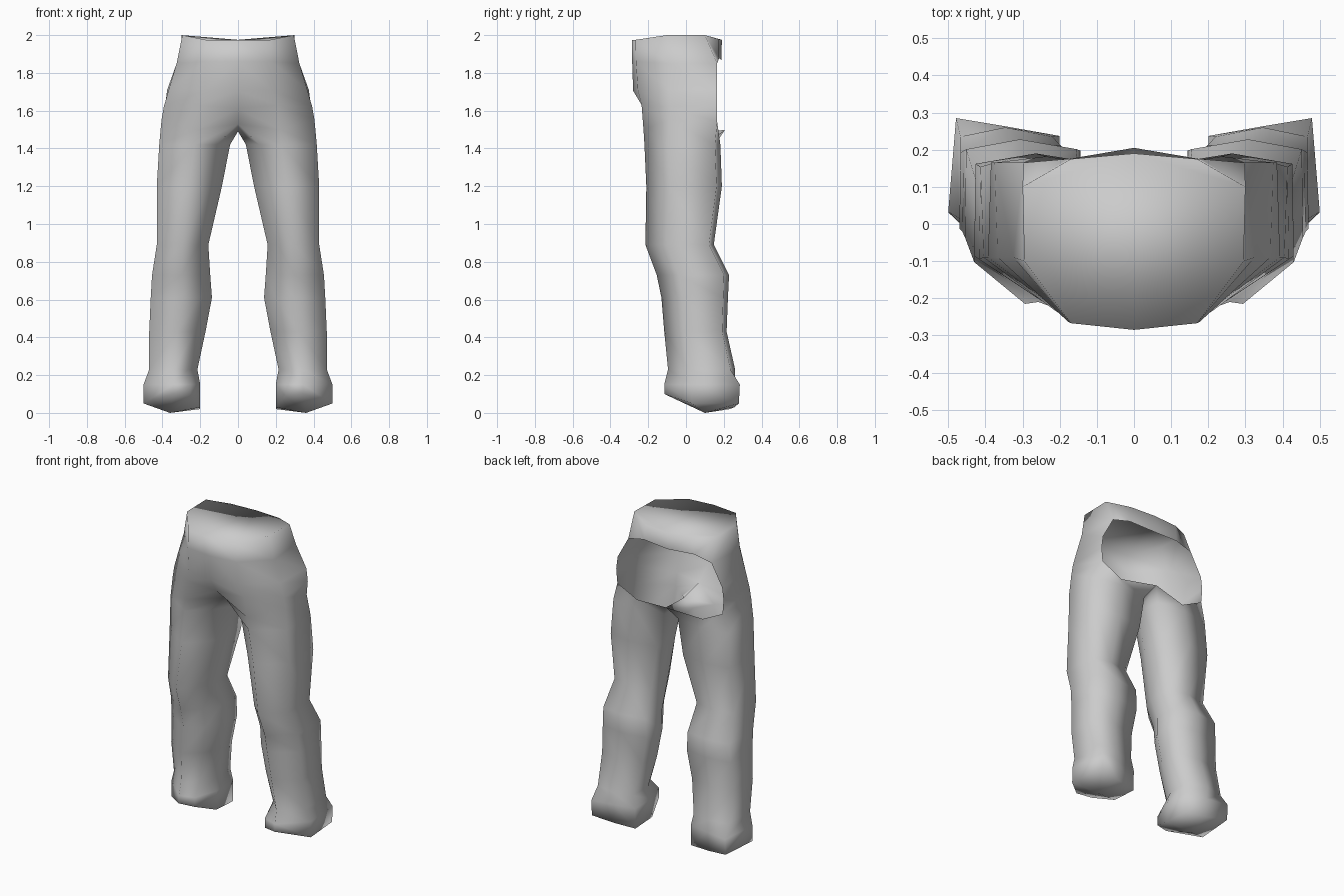
import bpy, bmesh

if "Cube" in bpy.data.objects:
    bpy.data.objects.remove(bpy.data.objects["Cube"])

# Half of the hip shell, front middle round to back middle
HIPS = [
    [(0, -.285, 1.975), (.17, -.267, 1.975), (.295, -.1, 2), (.3, .1, 2), (.17, .175, 1.978), (0, .19, 1.975)],
    [(0, -.285, 1.86), (.175, -.265, 1.86), (.325, -.09, 1.85), (.298, .165, 1.85), (.18, .175, 1.878), (0, .187, 1.868)],
    [(0, -.28, 1.705), (.175, -.255, 1.71), (.367, -.09, 1.71), (.375, .165, 1.71)],
    [(0, -.22, 1.61), (.21, -.235, 1.63), (.393, -.09, 1.62), (.385, .165, 1.63)],
]
# Top of the leg: hip points, then the crotch point closing the loop
CROTCH = [(0, -.13, 1.53), (.22, -.225, 1.5), (.405, -.09, 1.55), (.377, .165, 1.54),
          (.235, .165, 1.47), (0, .205, 1.497), (0, .03, 1.49)]

# Leg levels: z, inner x, outer x, front y, back y
LEG = [(1.42, .042, .417, -.22, .182), (1.2, .085, .43, -.21, .19), (.89, .157, .43, -.215, .147),
       (.73, .147, .455, -.155, .228), (.61, .138, .462, -.13, .222), (.43, .172, .47, -.115, .215),
       (.23, .215, .47, -.095, .26)]
LEG_SECTION = [(.19, .23), (.5, 0), (1, .31), (.99, .93), (.52, 1), (.02, .93), (0, .5)]
FOOT_SECTION = [(.17, .08), (.48, 0), (1, .37), (.93, 1), (.45, .94), (0, .88), (0, .45)]
SOLE_Z = [.09, .1, .05, .05, .03, .02, .03]


def ring(section, xi, xo, yf, yb, zs):
    return [(xi + s * (xo - xi), yf + t * (yb - yf), z) for (s, t), z in zip(section, zs)]


bm = bmesh.new()


def verts(points):
    return [bm.verts.new(p) for p in points]


def bridge(a, b, columns):
    for i in columns:
        j = (i + 1) % len(a)
        bm.faces.new((a[i], b[i], b[j], a[j]))


# Hips, leaving the seat opening at the back
waist, band, belly, groin = [verts(row) for row in HIPS]
crotch = verts(CROTCH)
bridge(waist, band, range(5))
bridge(band, belly, range(3))
bridge(belly, groin, range(3))
bridge(groin, crotch, range(3))
bm.faces.new(waist)

# Leg and foot
previous = crotch
levels = [ring(LEG_SECTION, xi, xo, yf, yb, [z] * 7) for z, xi, xo, yf, yb in LEG]
levels.append(ring(FOOT_SECTION, .2, .5, -.115, .285, [.15] * 7))
levels.append(ring(FOOT_SECTION, .2, .5, -.115, .28, SOLE_Z))
for points in levels:
    current = verts(points)
    bridge(previous, current, range(7))
    previous = current

# Sole
centre = bm.verts.new((.36, .1, 0))
for i in range(7):
    bm.faces.new((previous[i], centre, previous[(i + 1) % 7]))

# Other half
geometry = bm.verts[:] + bm.edges[:] + bm.faces[:]
bmesh.ops.mirror(bm, geom=geometry, axis='X', merge_dist=.0005)
bmesh.ops.remove_doubles(bm, verts=bm.verts[:], dist=.0005)
bmesh.ops.recalc_face_normals(bm, faces=bm.faces[:])
# Waist cap must face up
cap = max(bm.faces, key=lambda f: f.calc_center_median().z)
if cap.normal.z < 0:
    bmesh.ops.reverse_faces(bm, faces=bm.faces[:])
for face in bm.faces:
    face.smooth = True

mesh = bpy.data.meshes.new("trousers")
bm.to_mesh(mesh)
bm.free()
grey = bpy.data.materials.new("light_grey")
grey.diffuse_color = (.6, .6, .6, 1)
grey.use_nodes = True
grey.node_tree.nodes["Principled BSDF"].inputs["Base Color"].default_value = grey.diffuse_color
mesh.materials.append(grey)
trousers = bpy.data.objects.new("trousers", mesh)
bpy.context.collection.objects.link(trousers)
